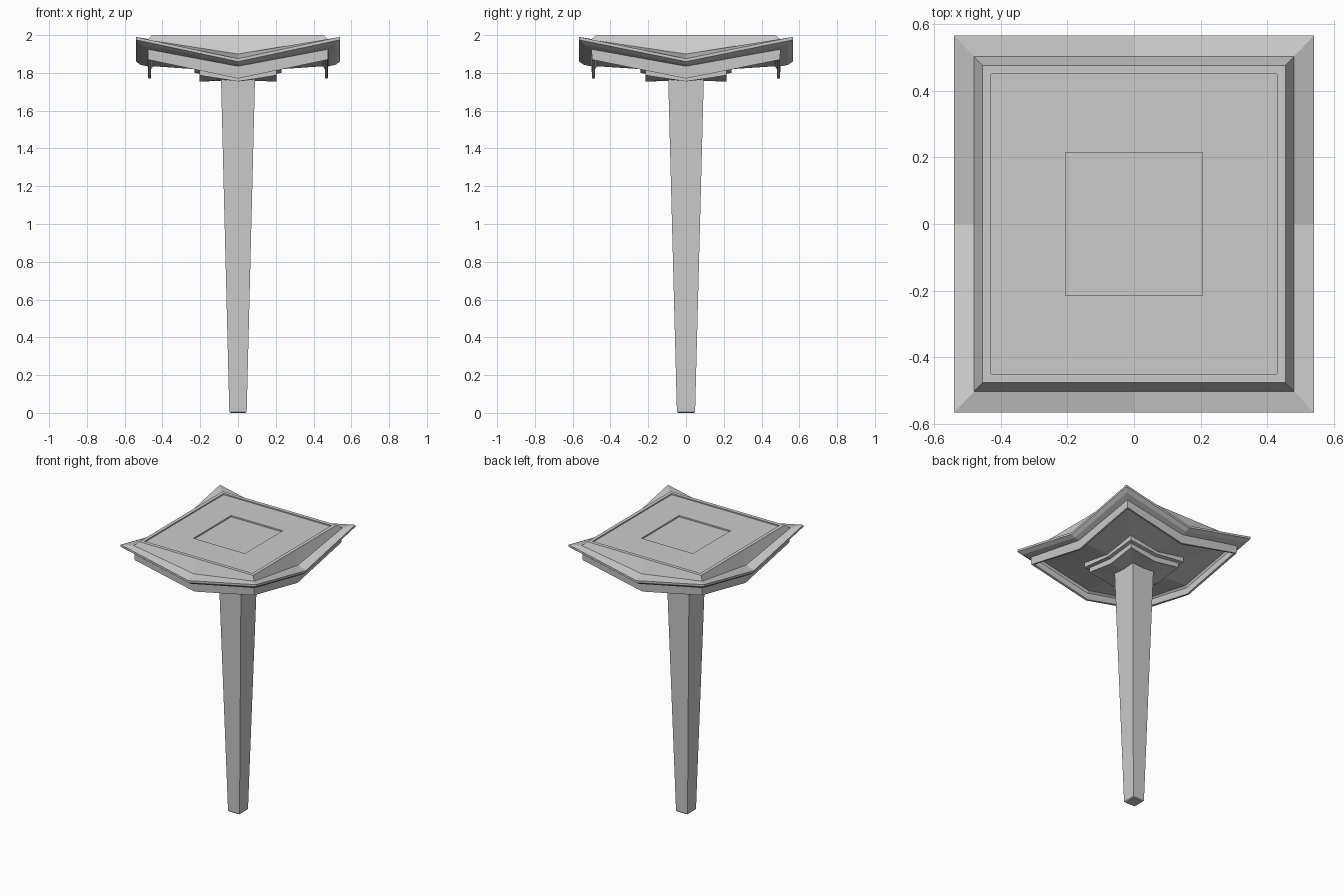
import bpy, bmesh

if "Cube" in bpy.data.objects:
    bpy.data.objects.remove(bpy.data.objects["Cube"])

Y_SCALE = 1.047  # the plan is slightly deeper than wide


def ring_points(half, mid_z, corner_z):
    """Square loop of 8 points: corners at one height, side middles at another."""
    dirs = [(-1, -1), (0, -1), (1, -1), (1, 0), (1, 1), (0, 1), (-1, 1), (-1, 0)]
    return [(x * half, y * half * Y_SCALE, corner_z if x and y else mid_z)
            for x, y in dirs]


def loft(name, rings):
    """Skin a stack of square loops, from top to bottom, and cap both ends."""
    bm = bmesh.new()
    loops = [[bm.verts.new(p) for p in ring_points(*r)] for r in rings]
    for a, b in zip(loops, loops[1:]):
        for i in range(8):
            j = (i + 1) % 8
            bm.faces.new((a[i], b[i], b[j], a[j]))
    bm.faces.new(loops[0])
    bm.faces.new(loops[-1][::-1])
    bmesh.ops.recalc_face_normals(bm, faces=bm.faces)
    mesh = bpy.data.meshes.new(name)
    bm.to_mesh(mesh)
    bm.free()
    obj = bpy.data.objects.new(name, mesh)
    bpy.context.collection.objects.link(obj)
    return obj


# Head: recessed flat top, drooping flared skirt, hanging band and stepped collar
loft("head", [
    (0.205, 1.982, 1.982),   # centre recess
    (0.205, 1.992, 1.992),
    (0.43, 1.992, 1.992),    # main panel
    (0.43, 2.00, 2.00),
    (0.455, 2.00, 2.00),     # raised border
    (0.48, 1.90, 1.975),     # steep side
    (0.54, 1.875, 1.99),     # flared skirt
    (0.54, 1.86, 1.975),
    (0.515, 1.842, 1.95),
    (0.478, 1.835, 1.925),
    (0.475, 1.77, 1.87),     # hanging band
    (0.46, 1.77, 1.87),
    (0.46, 1.82, 1.915),
    (0.45, 1.835, 1.925),
    (0.23, 1.82, 1.86),      # underside
    (0.23, 1.80, 1.825),     # collar
    (0.205, 1.795, 1.82),
    (0.205, 1.755, 1.787),
    (0.185, 1.755, 1.785),
    (0.09, 1.757, 1.765),
])

# Tapered square shaft
loft("shaft", [(0.09, 1.77, 1.77), (0.046, 0.006, 0.006), (0.04, 0.0, 0.0)])
